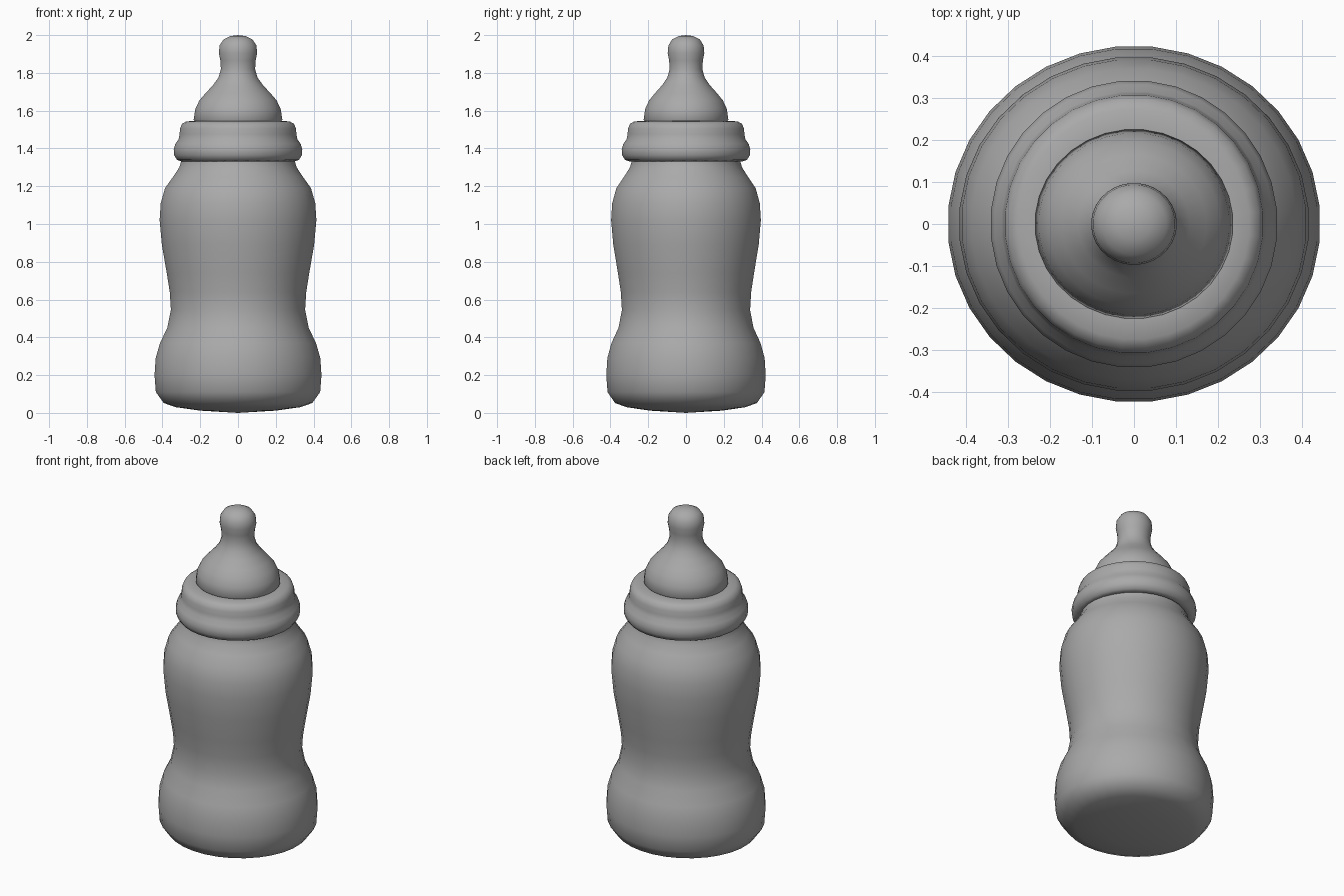
import bpy, math

old = bpy.data.objects.get("Cube")
if old:
    bpy.data.objects.remove(old, do_unlink=True)

grey = bpy.data.materials.new("plain_grey")
grey.use_nodes = True
colour = (0.4, 0.4, 0.4, 1)
grey.diffuse_color = colour
grey.node_tree.nodes["Principled BSDF"].inputs["Base Color"].default_value = colour


def lathe(name, profile, sides, depth=1.0, sharp=60):
    """Revolve (radius, height) points; depth squashes the section in y."""
    verts, rings, faces = [], [], []
    for r, z in profile:
        n = 1 if r == 0 else sides
        rings.append(range(len(verts), len(verts) + n))
        for i in range(n):
            a = 2 * math.pi * (i + 0.5) / sides
            verts.append((r * math.cos(a), r * depth * math.sin(a), z))
    for low, high in zip(rings, rings[1:]):
        for i in range(sides):
            j = (i + 1) % sides
            if len(low) == 1:
                faces.append((low[0], high[j], high[i]))
            elif len(high) == 1:
                faces.append((low[i], low[j], high[0]))
            else:
                faces.append((low[i], low[j], high[j], high[i]))
    mesh = bpy.data.meshes.new(name)
    mesh.from_pydata(verts, [], faces)
    mesh.materials.append(grey)
    obj = bpy.data.objects.new(name, mesh)
    bpy.context.collection.objects.link(obj)
    bpy.ops.object.select_all(action='DESELECT')
    obj.select_set(True)
    bpy.context.view_layer.objects.active = obj
    bpy.ops.object.shade_smooth_by_angle(angle=math.radians(sharp))
    return obj


# Waisted bottle with a gently rounded base and a neck running up into the collar
lathe("bottle_body", [
    (0, 0), (0.2, 0.012), (0.33, 0.03), (0.395, 0.052), (0.437, 0.11),
    (0.444, 0.2), (0.438, 0.29), (0.415, 0.37), (0.376, 0.45), (0.357, 0.545),
    (0.363, 0.64), (0.379, 0.74), (0.405, 0.89), (0.417, 1.02),
    (0.411, 1.11), (0.388, 1.19), (0.345, 1.25), (0.312, 1.3),
    (0.303, 1.33), (0.29, 1.45), (0, 1.45)], 32, 0.955)

# Screw collar with a fat lower roll and a smaller upper roll
lathe("screw_collar", [
    (0.28, 1.345), (0.3, 1.331), (0.325, 1.34), (0.34, 1.365), (0.342, 1.395),
    (0.333, 1.425), (0.316, 1.448), (0.311, 1.475), (0.308, 1.505),
    (0.298, 1.53), (0.275, 1.543), (0.23, 1.546), (0, 1.546)], 32)

# Soft teat with a narrow neck and rounded tip
lathe("teat", [
    (0, 1.541), (0.228, 1.541), (0.236, 1.552), (0.227, 1.61), (0.205, 1.655),
    (0.173, 1.692), (0.133, 1.735), (0.104, 1.775), (0.091, 1.82),
    (0.094, 1.865), (0.102, 1.905), (0.098, 1.945), (0.077, 1.977),
    (0.04, 1.995), (0, 2.0)], 32, 0.955)
